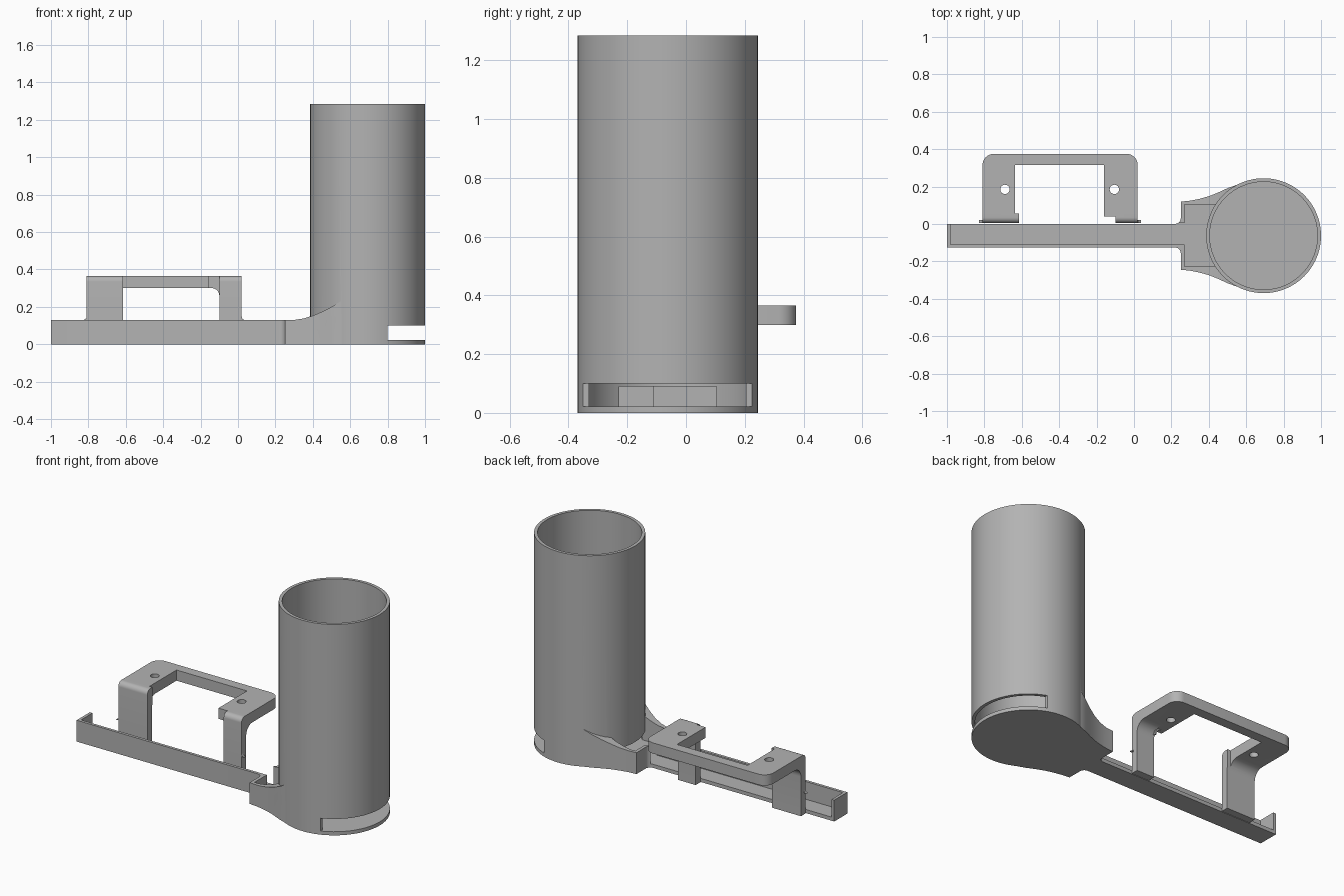
import bpy, bmesh, math
from mathutils import Vector

if "Cube" in bpy.data.objects:
    bpy.data.objects.remove(bpy.data.objects["Cube"])

grey = bpy.data.materials.new("mid_grey")
grey.diffuse_color = (0.45, 0.45, 0.45, 1)
grey.use_nodes = True
grey.node_tree.nodes["Principled BSDF"].inputs["Base Color"].default_value = grey.diffuse_color


def prism(name, pts, lo, hi, axis="z"):
    """Extrude a 2D outline along an axis (x: yz outline, y: xz outline, z: xy outline)."""
    put = {"x": lambda a, b, t: (t, a, b),
           "y": lambda a, b, t: (a, t, b),
           "z": lambda a, b, t: (a, b, t)}[axis]
    bm = bmesh.new()
    face = bm.faces.new([bm.verts.new(put(a, b, lo)) for a, b in pts])
    out = bmesh.ops.extrude_face_region(bm, geom=[face])["geom"]
    step = Vector(put(0, 0, hi - lo))
    bmesh.ops.translate(bm, vec=step, verts=[v for v in out if isinstance(v, bmesh.types.BMVert)])
    return finish(name, bm)


def finish(name, bm):
    bmesh.ops.recalc_face_normals(bm, faces=bm.faces)
    me = bpy.data.meshes.new(name)
    bm.to_mesh(me)
    bm.free()
    me.materials.append(grey)
    ob = bpy.data.objects.new(name, me)
    bpy.context.collection.objects.link(ob)
    return ob


def box(name, x0, x1, y0, y1, z0, z1):
    return prism(name, [(x0, y0), (x1, y0), (x1, y1), (x0, y1)], z0, z1)


def arc(cx, cy, r, a0, a1, n=8):
    return [(cx + r * math.cos(math.radians(a0 + (a1 - a0) * i / n)),
             cy + r * math.sin(math.radians(a0 + (a1 - a0) * i / n))) for i in range(n + 1)]


def disc(name, x, y, r, z0, z1, n):
    return prism(name, arc(x, y, r, 0, 360, n)[:-1], z0, z1)


def combine(ob, op, *others):
    for other in others:
        mod = ob.modifiers.new("bool", "BOOLEAN")
        mod.operation, mod.solver, mod.object = op, "EXACT", other
        bpy.context.view_layer.objects.active = ob
        bpy.ops.object.modifier_apply(modifier=mod.name)
        bpy.data.objects.remove(other)


CX, CY, R, R_IN = 0.693, -0.0625, 0.307, 0.288   # tube centre and radii
FLOOR, RIM = 0.022, 0.13                         # tray floor and rim heights

# flared side curve from the tray box to the tube, relative to the centre line
flare = [(0.25, 0.182), (0.30, 0.187), (0.35, 0.197), (0.40, 0.211),
         (0.45, 0.231), (0.50, 0.254), (0.55, 0.272)]

# tray: narrow trough, filleted into the flared end
half = [(-1, 0.0635)] + arc(0.22, 0.0935, 0.03, -90, 0) + flare + [(0.62, 0.272)]
outline = [(x, CY + 0.021 + y if i == 0 else CY + y) for i, (x, y) in enumerate(half)]
outline = [(x, CY + y) for x, y in half]
outline += [(x, CY - y) for x, y in reversed(half)]
tray = prism("tray_with_tube", outline, 0, RIM)

# ramped wings sweeping up onto the tube
for s in (1, -1):
    bm = bmesh.new()
    rings = []
    for x, y in flare[1:] + [(0.62, 0.272)]:
        t = min((x - 0.30) / 0.25, 1)
        top = RIM + 0.1 * t ** 1.6
        rings.append([bm.verts.new((x, CY + s * w, z)) for w, z in
                      ((0.16, 0.05), (y, 0.05), (y, top), (0.16, top))])
    for a, b in zip(rings, rings[1:]):
        for i in range(4):
            bm.faces.new((a[i], a[(i + 1) % 4], b[(i + 1) % 4], b[i]))
    bm.faces.new(rings[0])
    bm.faces.new(rings[-1])
    combine(tray, "UNION", finish("wing", bm))

# hollow of trough and wide end, then the tube on top
combine(tray, "DIFFERENCE",
        box("trough_hollow", -0.982, 0.35, CY - 0.046, CY + 0.0675, FLOOR, 0.5),
        box("end_hollow", 0.27, 0.6, CY - 0.165, CY + 0.1655, FLOOR, 0.5))
combine(tray, "UNION", disc("tube", CX, CY, R, 0, 1.285, 96))
combine(tray, "DIFFERENCE",
        disc("bore", CX, CY, R_IN, FLOOR, 1.5, 96),
        box("tube_inlet", 0.3, 0.6, CY - 0.165, CY + 0.1655, FLOOR, 0.09),
        box("outlet_slot", 0.8, 1.2, -0.6, 0.6, FLOOR, 0.10),
        box("rear_wall_cut", -0.475, -0.10, 0.0, 0.2, 0.035, 0.5))

# bracket plate with rounded rear corners
plate = [(-0.81, 0.06), (0.02, 0.06)] + arc(-0.04, 0.315, 0.06, 0, 90) + arc(-0.75, 0.315, 0.06, 90, 180)
bracket = prism("bracket", plate, 0.30, 0.365)
combine(bracket, "DIFFERENCE", box("window", -0.635, -0.16, 0.0, 0.315, 0.2, 0.5))

# legs: rounded top front edge, concave fillet under the plate
leg = ([(0.005, 0.0)] + arc(0.035, 0.335, 0.03, 180, 90) + [(0.11, 0.365), (0.11, 0.30)]
       + arc(0.11, 0.24, 0.06, 90, 180) + [(0.05, 0.0)])
for x0, x1 in ((-0.81, -0.615), (-0.10, 0.02)):
    combine(bracket, "UNION", prism("leg", leg, x0, x1, "x"))
combine(bracket, "DIFFERENCE", box("window_edge", -0.635, -0.16, 0.055, 0.315, 0.2, 0.5))

# corner fillet beside the right leg
corner = [(-0.09, 0.365), (-0.16, 0.365), (-0.16, 0.30)] + arc(-0.14, 0.26, 0.04, 90, 0) + [(-0.09, 0.26)]
combine(bracket, "UNION", prism("corner", corner, 0.04, 0.07, "y"))

# screw holes
for x in (-0.69, -0.105):
    combine(bracket, "DIFFERENCE", disc("screw_hole", x, 0.185, 0.025, 0.2, 0.5, 24))

# small fillets where the legs meet the tray rim
for x, s in ((-0.81, -1), (0.02, 1)):
    curve = [(x, RIM)] + [(x + s * (0.018 - a), RIM + 0.018 - b)
                          for a, b in arc(0, 0, 0.018, 0, 90, 5)]
    combine(bracket, "UNION", prism("foot_fillet", curve, 0.006, 0.0215, "y"))
combine(tray, "UNION", bracket)

# smooth round walls, keep edges sharp
tray.name = "tube_tray_and_bracket"
bpy.ops.object.select_all(action="DESELECT")
tray.select_set(True)
bpy.context.view_layer.objects.active = tray
bpy.ops.object.shade_smooth_by_angle(angle=math.radians(30))
